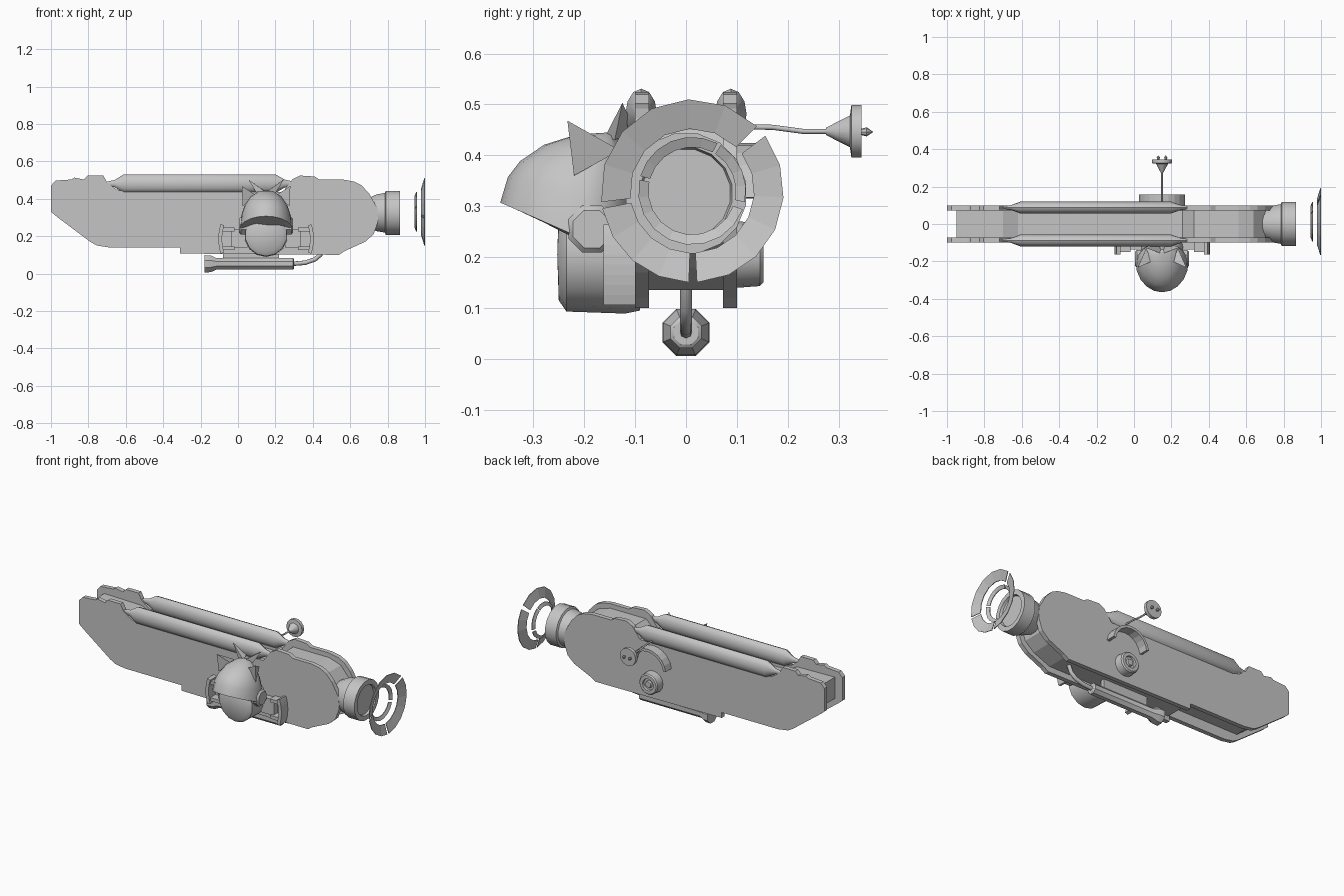
import bpy, bmesh, math
from mathutils import Vector

if "Cube" in bpy.data.objects:
    bpy.data.objects.remove(bpy.data.objects["Cube"])

GREY = bpy.data.materials.new("hull_grey")
GREY.diffuse_color = (0.56, 0.56, 0.56, 1)
GREY.use_nodes = True
GREY.node_tree.nodes["Principled BSDF"].inputs["Base Color"].default_value = GREY.diffuse_color


def finish(name, bm, smooth=True):
    bmesh.ops.remove_doubles(bm, verts=bm.verts, dist=1e-5)
    bmesh.ops.recalc_face_normals(bm, faces=bm.faces)
    me = bpy.data.meshes.new(name)
    bm.to_mesh(me)
    bm.free()
    me.materials.append(GREY)
    ob = bpy.data.objects.new(name, me)
    bpy.context.collection.objects.link(ob)
    if smooth:
        bpy.ops.object.select_all(action='DESELECT')
        ob.select_set(True)
        bpy.context.view_layer.objects.active = ob
        bpy.ops.object.shade_smooth_by_angle(angle=math.radians(35))
    return ob


def slab(name, outline, y0, y1):
    """Extrude an x/z outline from y0 to y1."""
    bm = bmesh.new()
    f = bm.faces.new([bm.verts.new((x, y0, z)) for x, z in outline])
    r = bmesh.ops.extrude_face_region(bm, geom=[f])
    vs = [v for v in r["geom"] if isinstance(v, bmesh.types.BMVert)]
    bmesh.ops.translate(bm, verts=vs, vec=(0, y1 - y0, 0))
    return finish(name, bm, False)


def box(name, x, y, z):
    return slab(name, [(x[0], z[0]), (x[1], z[0]), (x[1], z[1]), (x[0], z[1])], *y)


def lathe(name, axis, c, profile, n=16, scale=(1, 1), spin=0.0):
    """Turn a (distance, radius) profile about an axis through c."""
    bm = bmesh.new()
    rows = []
    for t, r in profile:
        row = []
        for i in range(n):
            a = 2 * math.pi * (i + spin) / n
            u, v = r * math.cos(a) * scale[0], r * math.sin(a) * scale[1]
            p = (t, u, v) if axis == 'x' else (u, t, v)
            row.append(bm.verts.new(Vector(p) + Vector(c)))
        rows.append(row)
    for a, b in zip(rows, rows[1:]):
        for i in range(n):
            j = (i + 1) % n
            bm.faces.new((a[i], a[j], b[j], b[i]))
    for row, (t, r) in ((rows[0], profile[0]), (rows[-1], profile[-1])):
        if r > 1e-3:
            bm.faces.new(row)
    return finish(name, bm)


def tube(name, pts, radius):
    cu = bpy.data.curves.new(name, 'CURVE')
    cu.dimensions = '3D'
    cu.bevel_depth = radius
    cu.bevel_resolution = 2
    cu.use_fill_caps = True
    sp = cu.splines.new('POLY')
    sp.points.add(len(pts) - 1)
    for p, q in zip(sp.points, pts):
        p.co = (*q, 1)
    cu.materials.append(GREY)
    ob = bpy.data.objects.new(name, cu)
    bpy.context.collection.objects.link(ob)


def arc_strip(name, c, r0, r1, a0, a1, y0, y1, n=8):
    """Curved plate in the x/z plane around c."""
    ang = [math.radians(a0 + (a1 - a0) * i / n) for i in range(n + 1)]
    pts = [(c[0] + r1 * math.cos(a), c[1] + r1 * math.sin(a)) for a in ang]
    pts += [(c[0] + r0 * math.cos(a), c[1] + r0 * math.sin(a)) for a in reversed(ang)]
    return slab(name, pts, y0, y1)


def ring_segment(name, x0, r0, x1, r1, a0, a1, n):
    """Part of a thin flared ring around the x axis."""
    bm = bmesh.new()
    prof = [(x0, r0), (x1, r1), (x1 - 0.004, r1), (x0 - 0.004, r0)]
    rows = []
    for i in range(n + 1):
        a = math.radians(a0 + (a1 - a0) * i / n)
        rows.append([bm.verts.new((x, 0.012 + r * math.cos(a), 0.33 + r * math.sin(a))) for x, r in prof])
    for a, b in zip(rows, rows[1:]):
        for k in range(4):
            bm.faces.new((a[k], a[(k + 1) % 4], b[(k + 1) % 4], b[k]))
    bm.faces.new(rows[0])
    bm.faces.new(rows[-1])
    finish(name, bm, False)


def spike(name, base, tip):
    bm = bmesh.new()
    b = [bm.verts.new(p) for p in base]
    t = bm.verts.new(tip)
    bm.faces.new(b)
    for i in range(3):
        bm.faces.new((b[i], b[(i + 1) % 3], t))
    finish(name, bm, False)


# Hull side plates
plate = [(-1, .47), (-.975, .497), (-.89, .503), (-.875, .513), (-.825, .503), (-.805, .524),
         (-.72, .524), (-.70, .487), (-.65, .45), (-.6, .437), (.24, .437), (.29, .503),
         (.33, .524), (.41, .519), (.435, .503), (.56, .503), (.62, .492), (.66, .472),
         (.70, .43), (.745, .35), (.75, .28), (.725, .21), (.68, .17), (.57, .12), (.54, .10),
         (-.31, .107), (-.31, .14), (-.69, .14), (-.755, .15), (-.79, .17), (-.97, .305), (-1, .33)]
for s, side in ((-1, "front"), (1, "back")):
    slab(side + "_hull_plate", plate, s * 0.073, s * 0.1)

# Core between the plates, recessed on its underside
core = [(-.95, .46), (-.7, .455), (-.62, .42), (.26, .42), (.32, .475), (.56, .475), (.64, .45),
        (.70, .38), (.72, .30), (.70, .23), (.64, .18), (.53, .135), (-.3, .135), (-.34, .2),
        (-.74, .2), (-.78, .2), (-.95, .33)]
slab("hull_core", core, -0.073, 0.073)

# Top rails with tapered ends
rail = [(-.70, .010), (-.66, .018), (-.61, .047), (.20, .047), (.25, .020), (.30, .010)]
for s, side in ((-1, "front"), (1, "back")):
    lathe(side + "_top_rail", 'x', (0, s * 0.088, .481), rail, 12, (0.66, 1.06))

# Engine neck and broken exhaust rings
lathe("engine_neck", 'x', (0, 0, .325),
      [(.68, .07), (.74, .10), (.785, .108), (.79, .12), (.865, .12), (.865, .092), (.85, .088)], 16, spin=.5)
for a0, a1, n in ((45, 187, 6), (191, 268, 4), (273, 397, 6)):
    ring_segment("outer_exhaust_ring", .982, .122, 1.0, .18, a0, a1, n)
for a0, a1, n in ((-12, 58, 4), (62, 164, 6), (168, 340, 9)):
    ring_segment("inner_exhaust_ring", .948, .086, .957, .106, a0, a1, n)

# Cockpit drum on the front
lathe("cockpit_drum", 'y', (.15, 0, .205),
      [(-.09, .11), (-.12, .116), (-.235, .112), (-.25, .09), (-.253, 0)], 14, spin=.5)

# Hood: a domed shell with a brim that rises to the front
bm = bmesh.new()
N = 20
rows = []
for sc, h in ((0.9, -.008), (1, 0), (.93, .062), (.82, .1), (.6, .14), (.3, .165), (0.001, .17)):
    row = []
    for i in range(N):
        a = 2 * math.pi * i / N
        front = max(0, -math.sin(a))
        ry = .165 if math.sin(a) < 0 else .10
        z0 = .235 + .072 * front
        z = z0 + h * (.445 - z0) / .17
        row.append(bm.verts.new((.15 + .142 * sc * math.cos(a),
                                 -.2 + ry * sc * math.sin(a) + .05 * (1 - sc), z)))
    rows.append(row)
for a, b in zip(rows, rows[1:]):
    for i in range(N):
        j = (i + 1) % N
        bm.faces.new((a[i], a[j], b[j], b[i]))
bm.faces.new(rows[0])
finish("cockpit_hood", bm)

# Paired hood details: side discs, ear fins, crest fins and curved guards
for s, side in ((-1, "left"), (1, "right")):
    def X(d):
        return .15 + s * d
    lathe(side + "_side_disc", 'x', (X(0), -.185, .255),
          [(s * .10, .05), (s * .135, .05), (s * .145, .04)], 8, spin=.5)
    spike(side + "_ear_fin", [(X(.125), -.22, .36), (X(.055), -.20, .42), (X(.085), -.13, .41)],
          (X(.13), -.233, .468))
    spike(side + "_crest_fin", [(X(.0), -.16, .435), (X(.05), -.14, .43), (X(.02), -.10, .45)],
          (X(.095), -.125, .503))
    mid = 0 if s > 0 else 180
    arc_strip(side + "_guard", (.15, .185), .235, .255, mid - 18, mid + 18, -.162, -.095)
    for z in (.125, .225):
        xs = sorted((X(.17), X(.238)))
        box(side + "_guard_mount", xs, (-.15, -.095), (z, z + .02))
    xs = sorted((X(.10), X(.185)))
    box(side + "_guard_base", xs, (-.135, -.095), (.14, .235))

# Rear port with a stepped rim and curved eave
lathe("rear_port", 'y', (.15, 0, .205),
      [(.09, .066), (.145, .062), (.152, .055), (.152, .036), (.14, .034), (.14, .022), (.15, .018)], 16)
arc_strip("rear_eave", (.15, .30), .108, .124, 8, 172, .095, .157, 10)

# Dish antenna
tube("antenna_arm", [(.15, .09, .456), (.15, .17, .455), (.15, .23, .447), (.15, .29, .447)], .005)
lathe("antenna_dish", 'y', (.15, 0, .447),
      [(.275, .007), (.295, .018), (.322, .032), (.325, .053), (.345, .053), (.345, .0)], 14)
for dx in (-.02, .02):
    lathe("antenna_prong", 'y', (.15 + dx, 0, .446), [(.34, .005), (.355, .009), (.368, 0)], 8)

# Underslung pod and feed pipe
lathe("under_pod", 'x', (0, 0, .052),
      [(-.178, .036), (-.178, .05), (-.145, .048), (-.115, .033), (.295, .033), (.30, .026)], 8, spin=.5)
tube("pod_pipe", [(.29, 0, .052), (.36, 0, .058), (.41, 0, .075), (.44, 0, .10), (.46, 0, .15)], .012)
box("pod_mount", (-.08, .22), (-.012, .012), (.07, .15))
